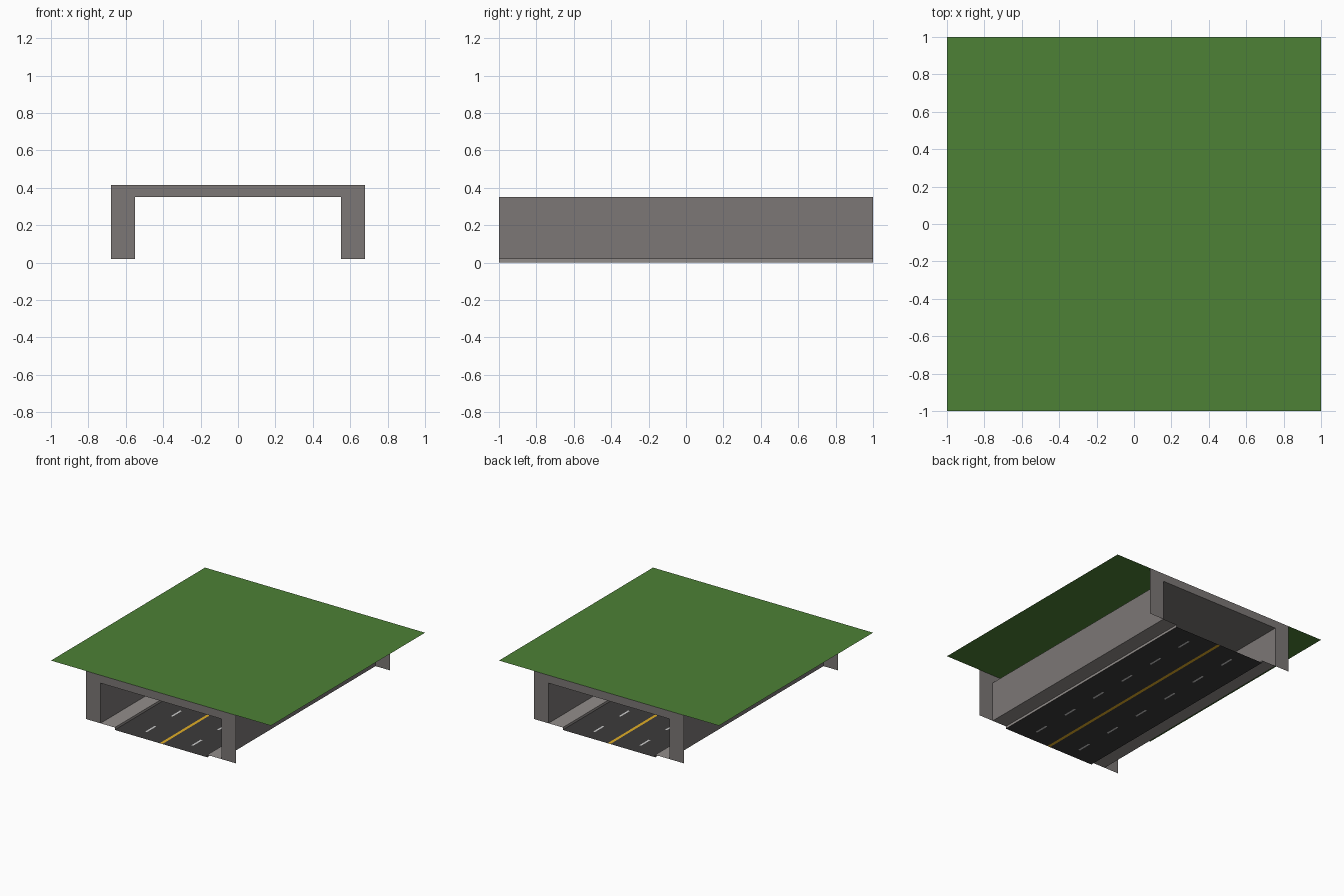
import bpy

if "Cube" in bpy.data.objects:
    bpy.data.objects.remove(bpy.data.objects["Cube"])


def sheet(name, faces, color):
    """Thin surface part made from a list of flat polygons."""
    verts, polys = [], []
    for face in faces:
        polys.append(range(len(verts), len(verts) + len(face)))
        verts += face
    mesh = bpy.data.meshes.new(name)
    mesh.from_pydata(verts, [], [list(p) for p in polys])
    mat = bpy.data.materials.new(name + "_colour")
    mat.diffuse_color = (*color, 1)
    mat.use_nodes = True
    mat.node_tree.nodes["Principled BSDF"].inputs["Base Color"].default_value = mat.diffuse_color
    mesh.materials.append(mat)
    obj = bpy.data.objects.new(name, mesh)
    bpy.context.collection.objects.link(obj)
    return obj


def strip(a, b, y0=-1.0, y1=1.0):
    """Quad swept along y between two (x, z) points."""
    return [(a[0], y0, a[1]), (b[0], y0, b[1]), (b[0], y1, b[1]), (a[0], y1, a[1])]


ROAD, WALL, OUTER = 0.42, 0.55, 0.68
CURB, CEILING, TOP = 0.02, 0.35, 0.415
CONCRETE = (0.2, 0.185, 0.18)

# Grass sheet above the tunnel
sheet("grass", [strip((-1, TOP), (1, TOP))], (0.075, 0.22, 0.037))

# Tunnel lining: two walls and the ceiling
sheet("lining", [
    strip((WALL, CURB), (WALL, CEILING)),
    strip((WALL, CEILING), (-WALL, CEILING)),
    strip((-WALL, CEILING), (-WALL, CURB)),
], CONCRETE)

# Flat U-shaped portal at each end
outline = [(-OUTER, CURB), (-WALL, CURB), (-WALL, CEILING), (WALL, CEILING),
           (WALL, CURB), (OUTER, CURB), (OUTER, TOP), (-OUTER, TOP)]
sheet("front_portal", [[(x, -1, z) for x, z in outline]], CONCRETE)
sheet("back_portal", [[(-x, 1, z) for x, z in outline]], CONCRETE)

# Raised sidewalks with a curb face
sheet("sidewalks", [
    strip((-WALL, CURB), (-ROAD, CURB)),
    strip((-ROAD, CURB), (-ROAD, 0)),
    strip((ROAD, 0), (ROAD, CURB)),
    strip((ROAD, CURB), (WALL, CURB)),
], (0.29, 0.27, 0.26))

# Road surface divided into asphalt, centre line and lane dashes
lane, half_dash, half_line, half_len = 0.21, 0.008, 0.0125, 0.06
xs = [-ROAD, -lane - half_dash, -lane + half_dash, -half_line,
      half_line, lane - half_dash, lane + half_dash, ROAD]
ys = [-1.0]
for i in range(6):
    mid = -5 / 6 + i / 3
    ys += [mid - half_len, mid + half_len]
ys.append(1.0)

asphalt, dashes = [], []
for i in range(7):
    a, b = (xs[i], 0), (xs[i + 1], 0)
    if i in (1, 5):
        for j in range(len(ys) - 1):
            (dashes if j % 2 else asphalt).append(strip(a, b, ys[j], ys[j + 1]))
    elif i != 3:
        asphalt.append(strip(a, b))
sheet("road", asphalt, (0.045, 0.043, 0.043))
sheet("lane_dashes", dashes, (0.75, 0.75, 0.72))
sheet("centre_line", [strip((xs[3], 0), (xs[4], 0))], (0.75, 0.42, 0.02))
